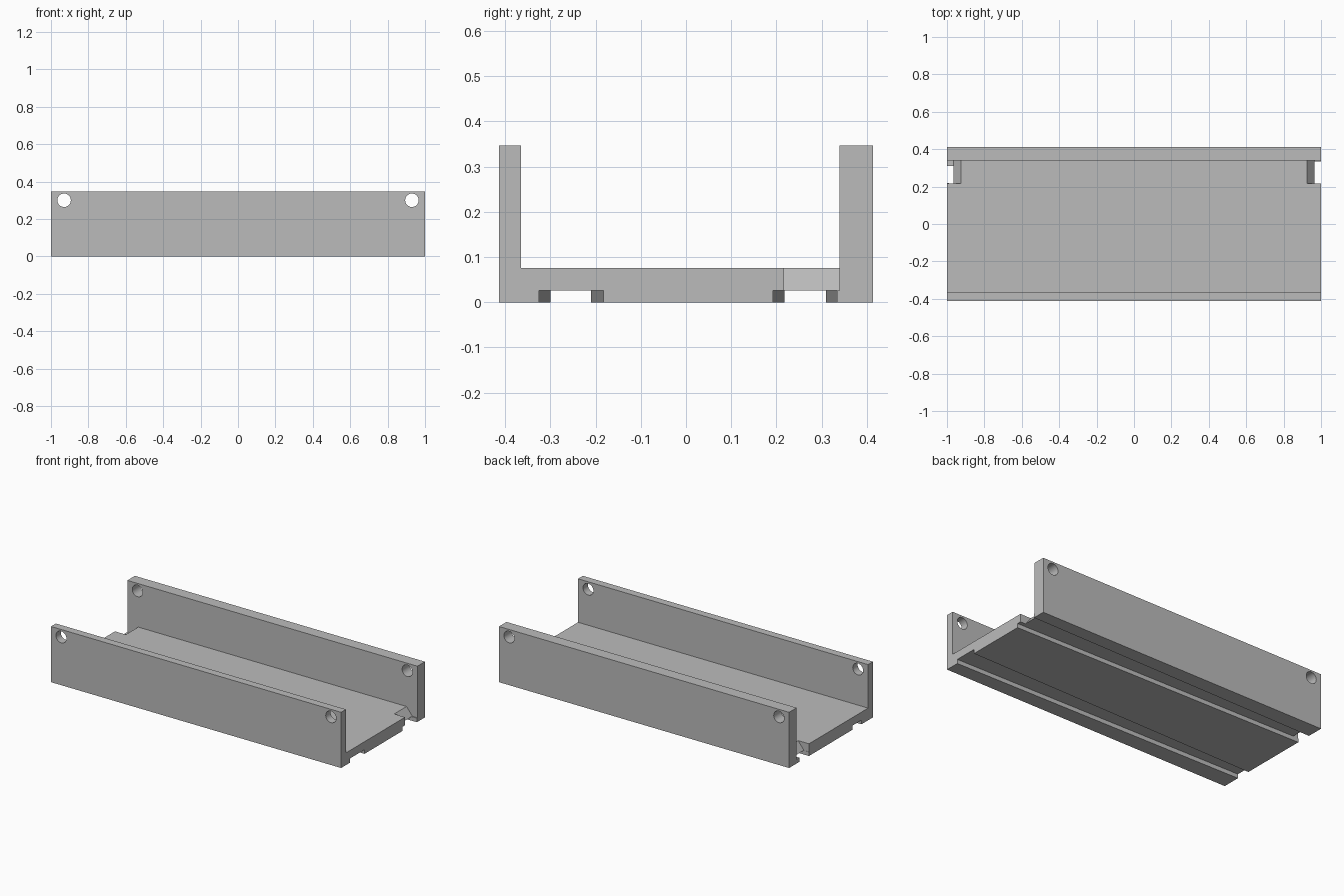
import bpy, bmesh, math

if "Cube" in bpy.data.objects:
    bpy.data.objects.remove(bpy.data.objects["Cube"])

grey = bpy.data.materials.new("light grey")
grey.diffuse_color = (0.5, 0.5, 0.5, 1)
grey.use_nodes = True
grey.node_tree.nodes["Principled BSDF"].inputs["Base Color"].default_value = grey.diffuse_color


def prism(name, bottom, top):
    """Solid between two polygon loops with the same number of points."""
    bm = bmesh.new()
    a = [bm.verts.new(p) for p in bottom]
    b = [bm.verts.new(p) for p in top]
    n = len(a)
    bm.faces.new(a)
    bm.faces.new(b)
    for i in range(n):
        bm.faces.new((a[i], a[(i + 1) % n], b[(i + 1) % n], b[i]))
    bmesh.ops.recalc_face_normals(bm, faces=bm.faces)
    me = bpy.data.meshes.new(name)
    bm.to_mesh(me)
    bm.free()
    ob = bpy.data.objects.new(name, me)
    bpy.context.collection.objects.link(ob)
    me.materials.append(grey)
    return ob


# channel body: thin front wall, floor, thicker back wall
profile = [(-.413, 0), (.413, 0), (.413, .347), (.339, .347),
           (.339, .076), (-.365, .076), (-.365, .347), (-.413, .347)]
body = prism("channel_body", [(-1, y, z) for y, z in profile], [(1, y, z) for y, z in profile])

cutters = []

# tapered grooves under the floor, wide at the right end
for name, wide, narrow in (("front_groove_cutter", (-.325, -.182), (-.300, -.210)),
                           ("back_groove_cutter", (.192, .334), (.218, .310))):
    def outline(z):
        e = .02 * .013  # keep the taper while overshooting the ends
        return [(-1.02, narrow[0] + e, z), (1.02, wide[0] - e, z),
                (1.02, wide[1] + e, z), (-1.02, narrow[1] - e, z)]
    cutters.append(prism(name, outline(-.05), outline(.026)))

# sloped notches at both ends beside the back wall
for side, s in (("left", -1), ("right", 1)):
    sect = [(.965, .0255), (1.05, .0255), (1.05, .10), (.905, .10)]
    sect[3] = (.965 - .04 * (.10 - .0255) / .0505, .10)
    cutters.append(prism(side + "_notch_cutter", [(s * x, .217, z) for x, z in sect],
                         [(s * x, .339, z) for x, z in sect]))

# round holes through both walls
for side, s in (("left", -1), ("right", 1)):
    ring = [(s * .93 + .036 * math.cos(t * math.tau / 48), .30 + .036 * math.sin(t * math.tau / 48))
            for t in range(48)]
    cutters.append(prism(side + "_hole_cutter", [(x, -.5, z) for x, z in ring],
                         [(x, .5, z) for x, z in ring]))

for c in cutters:
    c.hide_render = True
    m = body.modifiers.new(c.name, 'BOOLEAN')
    m.operation = 'DIFFERENCE'
    m.solver = 'EXACT'
    m.object = c

# apply the cuts, then remove the cutters
bpy.context.view_layer.objects.active = body
body.select_set(True)
for m in list(body.modifiers):
    bpy.ops.object.modifier_apply(modifier=m.name)
for c in cutters:
    bpy.data.objects.remove(c)
bpy.ops.object.shade_smooth_by_angle(angle=math.radians(30))
